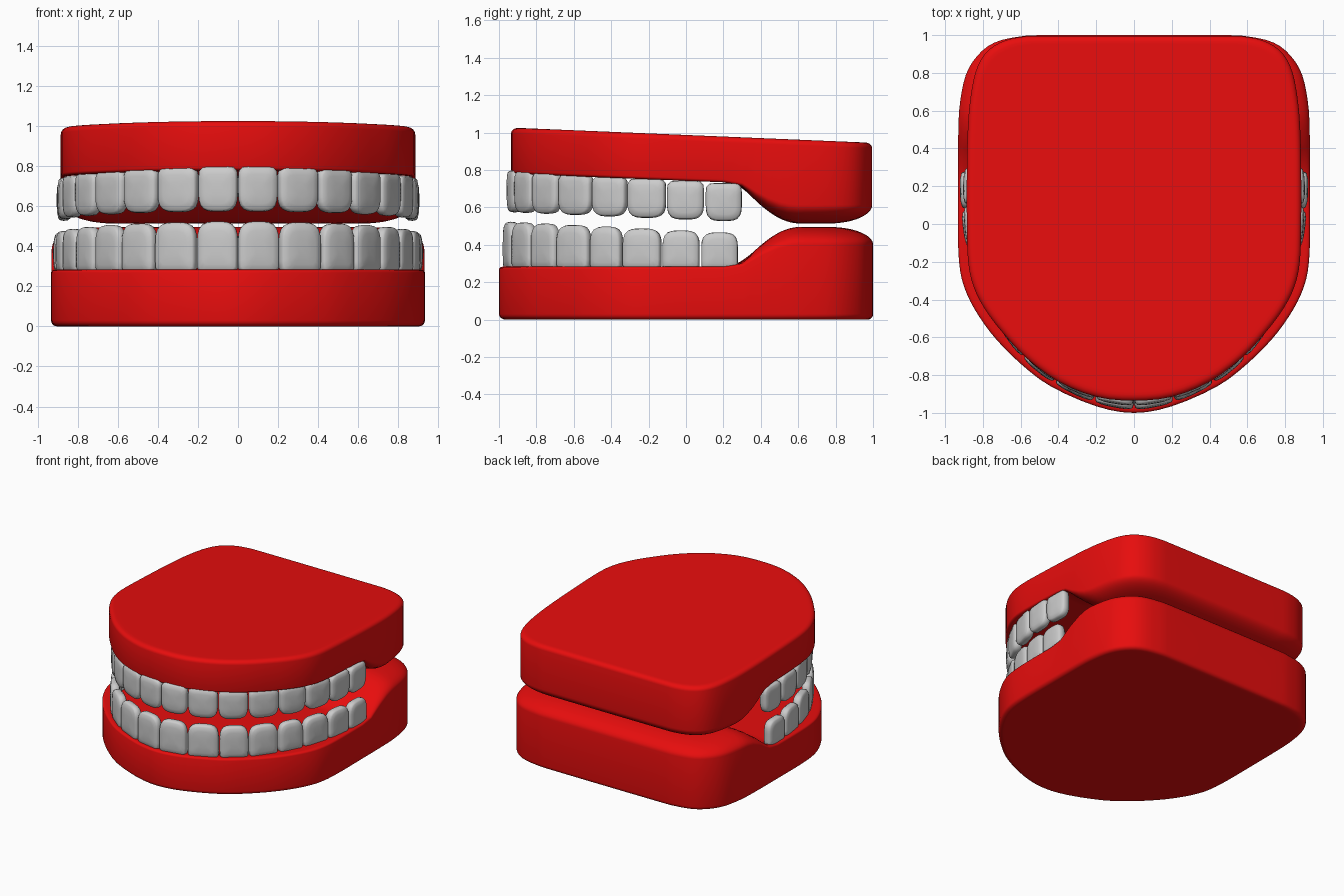
import bpy, bmesh, math
from mathutils import Vector

if "Cube" in bpy.data.objects:
    bpy.data.objects.remove(bpy.data.objects["Cube"])


def finish(name, bm, angle):
    bmesh.ops.recalc_face_normals(bm, faces=bm.faces[:])
    me = bpy.data.meshes.new(name)
    bm.to_mesh(me)
    bm.free()
    ob = bpy.data.objects.new(name, me)
    bpy.context.collection.objects.link(ob)
    bpy.ops.object.select_all(action='DESELECT')
    ob.select_set(True)
    bpy.context.view_layer.objects.active = ob
    bpy.ops.object.shade_smooth_by_angle(angle=math.radians(angle))
    return ob


def loft(bm, rings):
    """Skin closed rings of points and cap both ends."""
    vs = [[bm.verts.new(p) for p in r] for r in rings]
    n = len(vs[0])
    for a, b in zip(vs, vs[1:]):
        for i in range(n):
            j = (i + 1) % n
            bm.faces.new((a[i], a[j], b[j], b[i]))
    bm.faces.new(vs[0])
    bm.faces.new(vs[-1])


def outline(half, steps=3):
    """Mirror a half outline (front to back) and smooth it with Catmull-Rom."""
    pts = half + [(-x, y) for x, y in reversed(half) if x > 0]
    pts = [Vector(p) for p in pts]
    n, out = len(pts), []
    for i in range(n):
        p0, p1, p2, p3 = (pts[(i + k) % n] for k in (-1, 0, 1, 2))
        for s in range(steps):
            t = s / steps
            out.append(0.5 * (2 * p1 + (p2 - p0) * t + (2 * p0 - 5 * p1 + 4 * p2 - p3) * t * t
                              + (3 * p1 - p0 - 3 * p2 + p3) * t ** 3))
    return out


def hump(y):
    return math.sin(math.pi / 2 * min(1, max(0, (y - 0.28) / 0.33)))


def fillet(d, width, drop):
    k = max(0, 1 - d / width)
    return drop * (1 - math.sqrt(1 - k * k))


DEPTHS = [0, .002, .006, .012, .02, .03, .045, .065, .09, .12, .15, .18, .21, .24] + \
         [.28 + .04 * i for i in range(16)] + [.91]


def gum(name, half, low, high, mat):
    pts = outline(half)
    c = Vector((0, 0.1))
    rings = []
    for depths, f in ((DEPTHS[::-1], low), (DEPTHS, high)):
        for d in depths:
            ring = [c + (p - c) * (1 - d / 0.93) for p in pts]
            rings.append([(p.x, p.y, f(p.y, d)) for p in ring])
    bm = bmesh.new()
    loft(bm, rings)
    finish(name, bm, 45).data.materials.append(mat)


red = bpy.data.materials.new("gum_red")
red.diffuse_color = (0.8, 0.004, 0.004, 1)
red.use_nodes = True
red.node_tree.nodes["Principled BSDF"].inputs["Base Color"].default_value = red.diffuse_color

# Lower gum: flat base, bite ledge in front and a raised hump at the back
gum("lower_gum",
    [(0, -1), (.2, -.965), (.44, -.86), (.6, -.74), (.73, -.61), (.82, -.49), (.885, -.37),
     (.92, -.25), (.932, -.08), (.932, .2), (.93, .5), (.92, .65), (.89, .79), (.83, .89),
     (.74, .96), (.6, .993), (.42, 1)],
    lambda y, d: fillet(d, .03, .03),
    lambda y, d: .283 + .212 * hump(y) - fillet(d, .02 + .22 * hump(y), .015 + .08 * hump(y)),
    red)

# Upper gum: slightly smaller, sloping top, matching hump pointing down
gum("upper_gum",
    [(0, -.935), (.2, -.915), (.4, -.835), (.57, -.71), (.7, -.57), (.79, -.45), (.85, -.33),
     (.878, -.2), (.885, 0), (.885, .3), (.88, .5), (.868, .65), (.84, .8), (.79, .9),
     (.71, .96), (.6, .99), (.42, .995)],
    lambda y, d: .742 - .04 * y - (.217 - .04 * (y - .28)) * hump(y)
    + fillet(d, .02 + .22 * hump(y), .015 + .085 * hump(y)),
    lambda y, d: .987 - .042 * y - fillet(d, .035, .03),
    red)


def teeth(name, ends, gum_z, tip_z, n_gum, n_tip):
    """One row of teeth between outer arch points, mirrored across x."""
    bm = bmesh.new()
    # (scale of outline, depth towards the outside)
    layers = [(.5, -.062), (.88, -.058), (.98, -.045), (1, -.025), (.97, -.008),
              (.9, 0), (.65, .006), (.3, .009)]
    for a, b in zip(ends, ends[1:]):
        a, b = Vector(a), Vector(b)
        mid, t = (a + b) / 2, (b - a).normalized()
        out = Vector((t.y, -t.x))
        hw = (b - a).length / 2 - .006
        zg, zt = gum_z(mid.y), tip_z(mid.y)
        rings = []
        for s, d in layers:
            ring = []
            for k in range(32):
                ang = 2 * math.pi * (k + .5) / 32
                cu, sv = math.cos(ang), math.sin(ang)
                n = n_tip if sv > 0 else n_gum
                r = (abs(cu) ** n + abs(sv) ** n) ** (-1 / n)
                u, v = r * cu * s, r * sv * s
                p = mid + t * (u * hw) + out * d
                ring.append((p.x, p.y, (zg + zt) / 2 + v * (zt - zg) / 2))
            rings.append(ring)
        loft(bm, rings)
    ob = finish(name, bm, 60)
    ob.modifiers.new("mirror", 'MIRROR').use_clip = False
    ob.modifiers["mirror"].use_mirror_merge = False


# Tooth rows
teeth("upper_teeth",
      [(0, -.96), (.207, -.925), (.412, -.835), (.582, -.695), (.722, -.515), (.82, -.325),
       (.88, -.11), (.898, .1), (.893, .305)],
      lambda y: .742 - .06 * y, lambda y: .535 - .04 * y, 7, 3.6)
teeth("lower_teeth",
      [(0, -.982), (.215, -.94), (.425, -.84), (.592, -.705), (.722, -.525), (.815, -.35),
       (.88, -.135), (.91, .075), (.915, .283)],
      lambda y: .265, lambda y: .475 - .05 * y, 12, 3.6)
